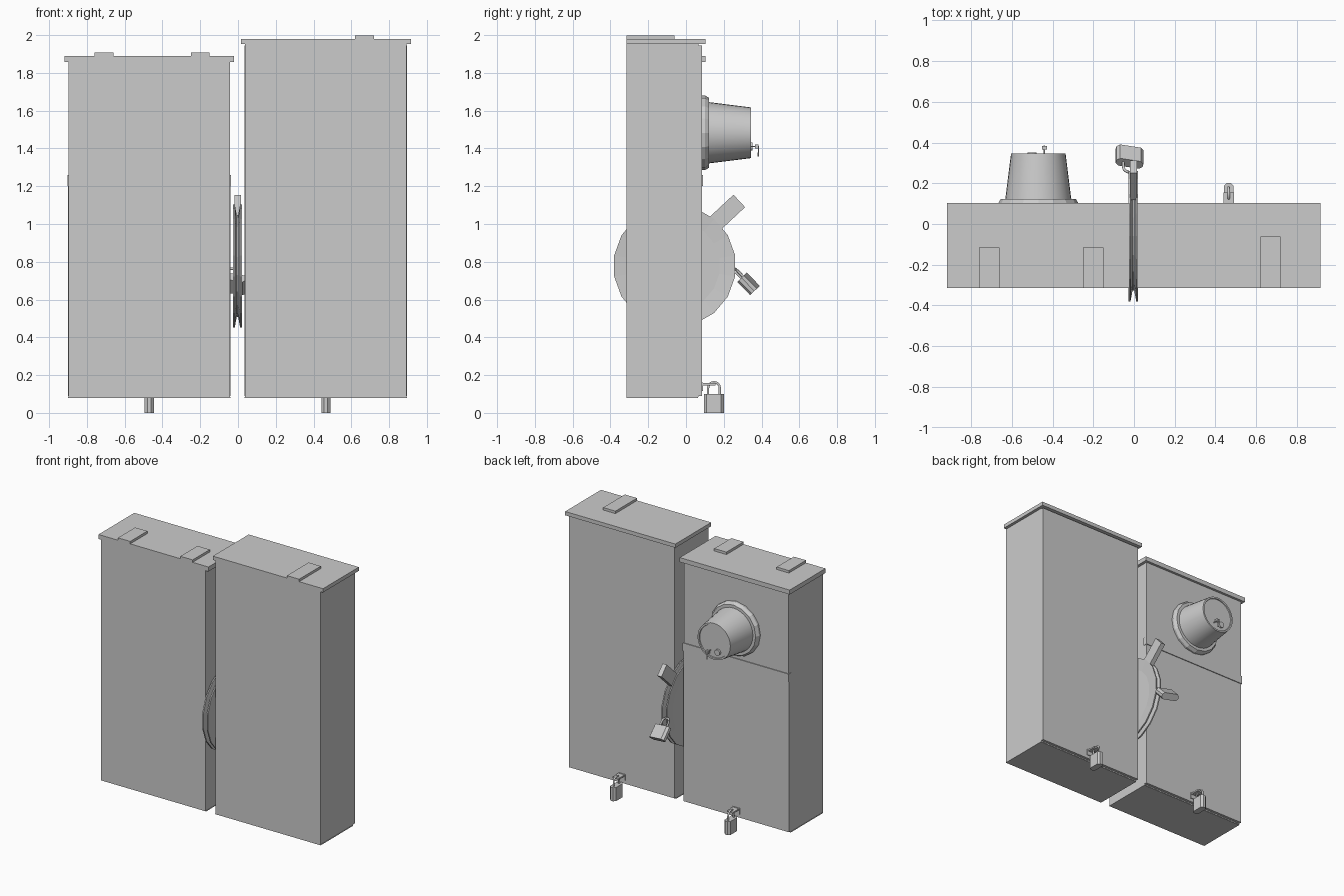
import bpy, bmesh, math
from mathutils import Matrix, Vector

if "Cube" in bpy.data.objects:
    bpy.data.objects.remove(bpy.data.objects["Cube"])


def finish(name, bm, mat=Matrix.Identity(4), smooth=None):
    bmesh.ops.recalc_face_normals(bm, faces=bm.faces[:])
    me = bpy.data.meshes.new(name)
    bm.to_mesh(me)
    bm.free()
    ob = bpy.data.objects.new(name, me)
    bpy.context.collection.objects.link(ob)
    me.transform(mat)
    if smooth:
        bpy.ops.object.select_all(action='DESELECT')
        bpy.context.view_layer.objects.active = ob
        ob.select_set(True)
        bpy.ops.object.shade_smooth_by_angle(angle=math.radians(smooth))
    return ob


def box(name, x, y, z, mat=Matrix.Identity(4)):
    """Box given as (min, max) ranges on each axis."""
    bm = bmesh.new()
    bmesh.ops.create_cube(bm, size=1)
    for v in bm.verts:
        v.co = [(r[0] + r[1]) / 2 + c * (r[1] - r[0]) for r, c in zip((x, y, z), v.co)]
    return finish(name, bm, mat)


def lathe(name, profile, n, mat, smooth=None):
    """Revolve (radius, height) points round local z."""
    bm = bmesh.new()
    rings = []
    for r, h in profile:
        rings.append([bm.verts.new((r * math.cos(2 * math.pi * i / n),
                                    r * math.sin(2 * math.pi * i / n), h)) for i in range(n)])
    for a, b in zip(rings, rings[1:]):
        for i in range(n):
            j = (i + 1) % n
            bm.faces.new((a[i], a[j], b[j], b[i]))
    bm.faces.new(rings[0])
    bm.faces.new(rings[-1])
    return finish(name, bm, mat, smooth)


def tube(name, pts, r, mat=Matrix.Identity(4)):
    cu = bpy.data.curves.new(name, 'CURVE')
    cu.dimensions = '3D'
    cu.bevel_depth = r
    cu.bevel_resolution = 1
    cu.use_fill_caps = True
    sp = cu.splines.new('POLY')
    sp.points.add(len(pts) - 1)
    for p, co in zip(sp.points, pts):
        p.co = (*(mat @ Vector(co)), 1)
    ob = bpy.data.objects.new(name, cu)
    bpy.context.collection.objects.link(ob)
    bpy.ops.object.select_all(action='DESELECT')
    bpy.context.view_layer.objects.active = ob
    ob.select_set(True)
    bpy.ops.object.convert(target='MESH')


def padlock(name, mat, w, t, h=0.1):
    """Chamfered body centred on the origin, shackle rising in local xz."""
    a, b, c = w / 2, t / 2, t * 0.3
    outline = [(a - c, -b), (a, -b + c), (a, b - c), (a - c, b),
               (-a + c, b), (-a, b - c), (-a, -b + c), (-a + c, -b)]
    bm = bmesh.new()
    lo = [bm.verts.new((x, y, -h / 2)) for x, y in outline]
    hi = [bm.verts.new((x, y, h / 2)) for x, y in outline]
    bm.faces.new(lo)
    bm.faces.new(hi)
    for i in range(8):
        j = (i + 1) % 8
        bm.faces.new((lo[i], lo[j], hi[j], hi[i]))
    finish(name + "_body", bm, mat)
    r = 0.031
    arc = [(r * math.cos(math.pi * i / 8), 0, h / 2 + 0.032 + r * math.sin(math.pi * i / 8))
           for i in range(9)]
    tube(name + "_shackle", [(r, 0, h / 2 - 0.01)] + arc + [(-r, 0, h / 2 - 0.01)], 0.007, mat)


# cabinets with lids, covers, lid clips, hasps and hanging padlocks
for side, x0, x1, top, lid, clips, clip_y in (
        ("left", -0.897, -0.043, 1.86, 1.89, (-0.71, -0.20), -0.115),
        ("right", 0.037, 0.893, 1.955, 1.98, (0.67,), -0.062)):
    box(side + "_cabinet", (x0, x1), (-0.315, 0.066), (0.083, top))
    cover_top = 1.22 if side == "left" else top - 0.01
    box(side + "_cover", (x0 - 0.003, x1 + 0.003), (0.064, 0.085), (0.09, cover_top))
    box(side + "_bottom_plate", (x0 - 0.003, x1 + 0.003), (-0.315, 0.064), (0.08, 0.084))
    box(side + "_lid", (x0 - 0.022, x1 + 0.022), (-0.315, 0.103), (top - 0.003, lid))
    for cx in clips:
        box(side + "_lid_clip", (cx - 0.05, cx + 0.05), (-0.315, clip_y), (lid - 0.002, lid + 0.018))
    cx = (x0 + x1) / 2
    box(side + "_hasp_plate", (cx - 0.03, cx + 0.03), (0.083, 0.09), (0.115, 0.16))
    box(side + "_hasp_tab", (cx - 0.025, cx + 0.025), (0.085, 0.155), (0.146, 0.157))
    padlock(side + "_padlock", Matrix.Translation((cx, 0.148, 0.05)) @ Matrix.Rotation(math.pi / 2, 4, 'Z'),
            0.106, 0.048)

# upper section of the left cabinet and its drip ledge
box("left_upper_cover", (-0.898, -0.042), (0.064, 0.085), (1.23, 1.86))
box("left_drip_ledge", (-0.902, -0.037), (0.06, 0.091), (1.2, 1.26))

# meter: faceted flange, tapered glass cover, face rim
to_back = Matrix.Translation((-0.47, 0, 1.483)) @ Matrix.Rotation(-math.pi / 2, 4, 'X')
lathe("meter_flange", [(0.198, 0.08), (0.198, 0.1), (0.185, 0.122)], 16, to_back)
lathe("meter_cover", [(0.163, 0.115), (0.134, 0.345), (0.122, 0.345), (0.12, 0.338)], 32, to_back, 30)
lug = Matrix.Translation((-0.5, 0, 1.41)) @ Matrix.Rotation(-math.pi / 2, 4, 'X')
lathe("meter_lug", [(0.022, 0.335), (0.022, 0.352)], 12, lug)
tube("meter_seal_pin", [(-0.44, 0.335, 1.41), (-0.44, 0.384, 1.41), (-0.44, 0.382, 1.357)], 0.004)
box("meter_seal_tag", (-0.452, -0.428), (0.366, 0.384), (1.4, 1.42))

# grooved disc between the cabinets
to_side = Matrix.Translation((-0.003, -0.06, 0.778)) @ Matrix.Rotation(math.pi / 2, 4, 'Y')
lathe("disc", [(0.24, -0.015), (0.325, -0.023), (0.325, -0.014), (0.27, -0.004),
               (0.27, 0.004), (0.325, 0.014), (0.325, 0.023), (0.24, 0.015)], 18, to_side)
box("disc_handle", (-0.017, 0.017), (-0.045, 0.045), (-0.1, 0.082),
    Matrix.Translation((-0.002, 0.222, 1.066)) @ Matrix.Rotation(math.radians(-47), 4, 'X'))
padlock("disc_padlock", Matrix.Translation((-0.022, 0.331, 0.683))
        @ Matrix.Rotation(math.radians(44), 4, 'X') @ Matrix.Rotation(math.radians(-12), 4, 'Z'),
        0.135, 0.05, 0.098)
